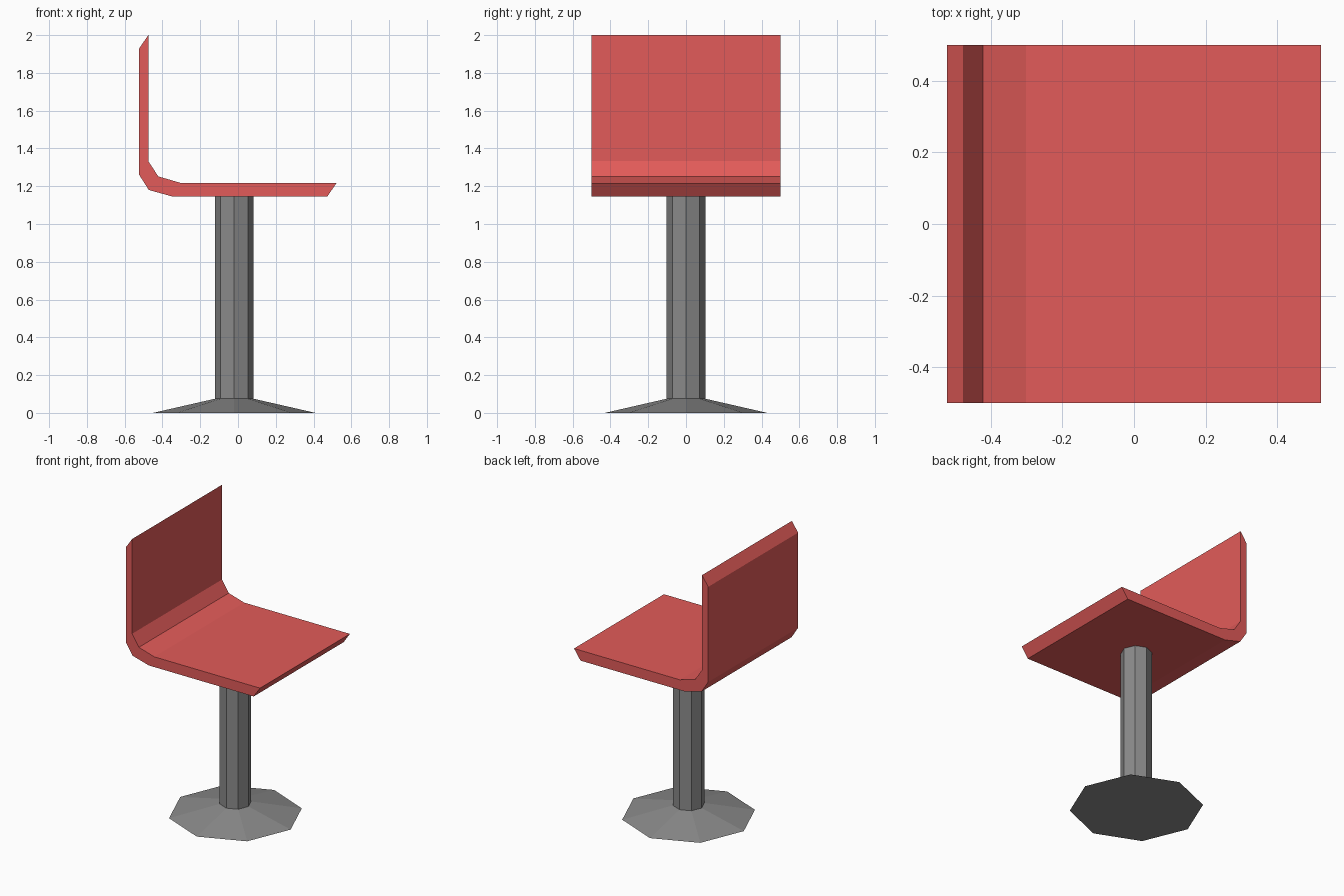
import bpy
import bmesh
from math import radians

cube = bpy.data.objects.get("Cube")
if cube:
    bpy.data.objects.remove(cube, do_unlink=True)


def make_material(name, color):
    mat = bpy.data.materials.new(name)
    mat.use_nodes = True
    mat.diffuse_color = color
    mat.node_tree.nodes["Principled BSDF"].inputs["Base Color"].default_value = color
    return mat


def add_object(name, bm, mat):
    bmesh.ops.recalc_face_normals(bm, faces=bm.faces)
    mesh = bpy.data.meshes.new(name)
    bm.to_mesh(mesh)
    bm.free()
    mesh.materials.append(mat)
    obj = bpy.data.objects.new(name, mesh)
    bpy.context.collection.objects.link(obj)
    return obj


def add_octagon_part(name, r_bottom, r_top, z_bottom, z_top, mat):
    """Eight-sided column or cone with corners on the x and y axes."""
    bm = bmesh.new()
    bmesh.ops.create_cone(bm, cap_ends=True, segments=8, radius1=r_bottom,
                          radius2=r_top, depth=z_top - z_bottom)
    bmesh.ops.translate(bm, verts=bm.verts,
                        vec=(PEDESTAL_X, 0, (z_bottom + z_top) / 2))
    return add_object(name, bm, mat)


red = make_material("seat red", (0.76, 0.105, 0.10, 1))
gray = make_material("pedestal gray", (0.255, 0.255, 0.255, 1))

PEDESTAL_X = -0.02
WIDTH = 1.0

# Seat and backrest: one bent side profile, extruded across the width
profile = [(-0.475, 2.0), (-0.523, 1.93), (-0.523, 1.26), (-0.472, 1.18),
           (-0.345, 1.145), (0.472, 1.145), (0.522, 1.217), (-0.302, 1.217),
           (-0.422, 1.252), (-0.475, 1.333)]
bm = bmesh.new()
side = bm.faces.new([bm.verts.new((x, -WIDTH / 2, z)) for x, z in profile])
swept = bmesh.ops.extrude_face_region(bm, geom=[side], use_keep_orig=True)
moved = [v for v in swept["geom"] if isinstance(v, bmesh.types.BMVert)]
bmesh.ops.translate(bm, verts=moved, vec=(0, WIDTH, 0))
add_object("seat_and_backrest", bm, red)

# Pedestal: flared foot and straight post
add_octagon_part("pedestal_foot", 0.43, 0.102, 0, 0.075, gray)
add_octagon_part("pedestal_post", 0.102, 0.102, 0.075, 1.145, gray)
